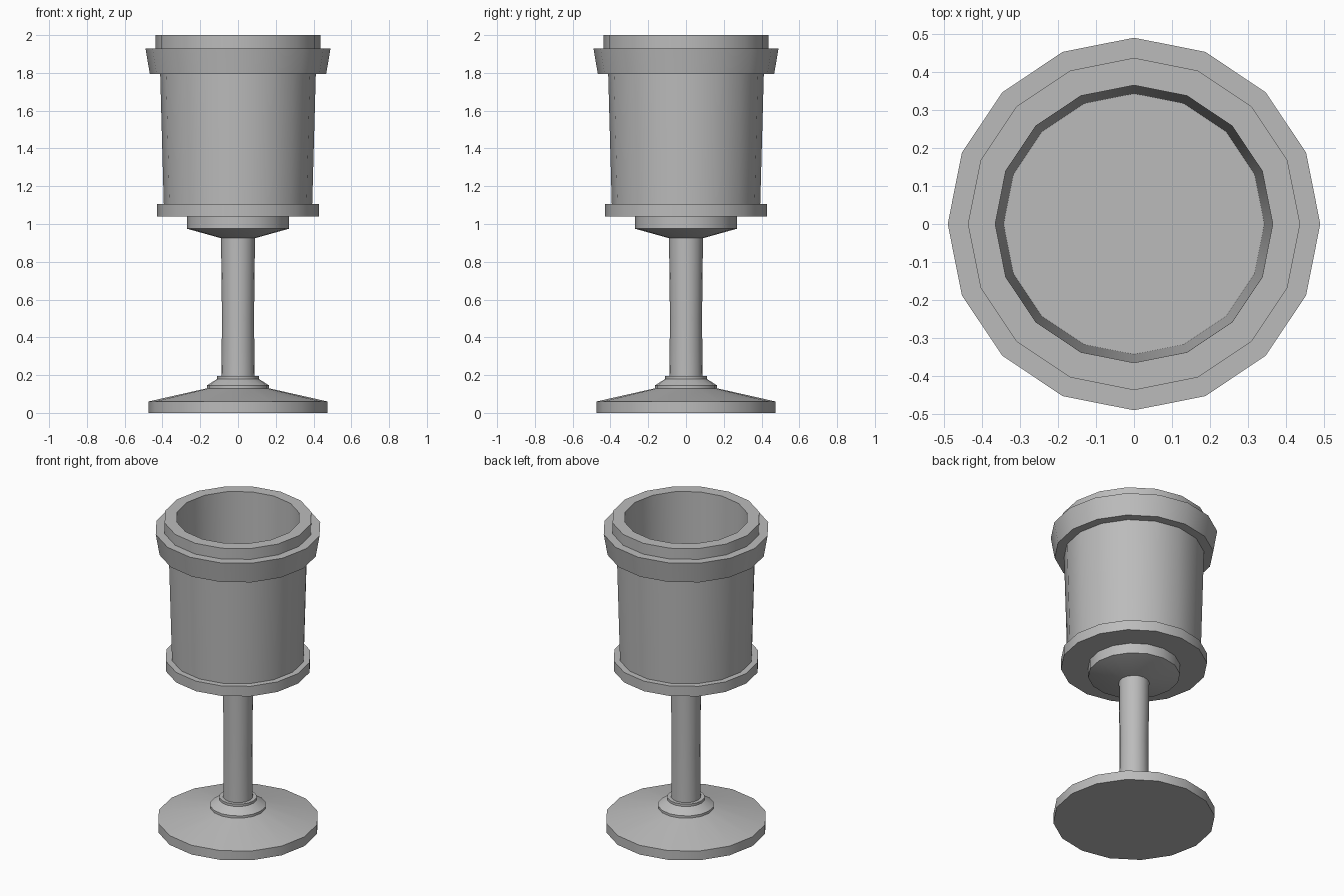
import bpy, bmesh, math

SIDES = 16

cube = bpy.data.objects.get("Cube")
if cube:
    bpy.data.objects.remove(cube, do_unlink=True)

# Single metal colour
metal = bpy.data.materials.new("grey_metal")
metal.use_nodes = True
colour = (0.5, 0.5, 0.5, 1)
metal.diffuse_color = colour
metal.node_tree.nodes["Principled BSDF"].inputs["Base Color"].default_value = colour


def lathe(name, profile):
    """Turn a (radius, height) profile, listed bottom to top, into a solid."""
    bm = bmesh.new()
    rings = []
    for r, z in profile:
        rings.append([bm.verts.new((r * math.cos(math.tau * i / SIDES),
                                    r * math.sin(math.tau * i / SIDES), z))
                      for i in range(SIDES)])
    for low, high in zip(rings, rings[1:]):
        for i in range(SIDES):
            j = (i + 1) % SIDES
            bm.faces.new((low[i], low[j], high[j], high[i]))
    bm.faces.new(rings[0][::-1])
    bm.faces.new(rings[-1])
    bmesh.ops.recalc_face_normals(bm, faces=bm.faces[:])
    mesh = bpy.data.meshes.new(name)
    bm.to_mesh(mesh)
    bm.free()
    mesh.materials.append(metal)
    obj = bpy.data.objects.new(name, mesh)
    bpy.context.collection.objects.link(obj)
    bpy.ops.object.select_all(action="DESELECT")
    obj.select_set(True)
    bpy.context.view_layer.objects.active = obj
    bpy.ops.object.shade_smooth_by_angle(angle=math.radians(30))
    return obj


# Foot: disc, shallow cone and stepped collar
lathe("foot", [(0.475, 0), (0.475, 0.06), (0.165, 0.13), (0.165, 0.145),
               (0.11, 0.18), (0.11, 0.195)])

# Slender stem
lathe("stem", [(0.088, 0.19), (0.085, 0.5), (0.09, 0.93)])

# Collar under the bowl
lathe("bowl_collar", [(0.09, 0.925), (0.27, 0.975), (0.27, 1.04)])

# Bowl: lower band, tapered wall, flared rim band, lip and hollow inside
lathe("bowl", [(0.43, 1.04), (0.43, 1.105), (0.393, 1.105), (0.412, 1.795),
               (0.467, 1.795), (0.49, 1.93), (0.437, 1.93), (0.437, 2.0),
               (0.365, 2.0), (0.343, 1.15)])
